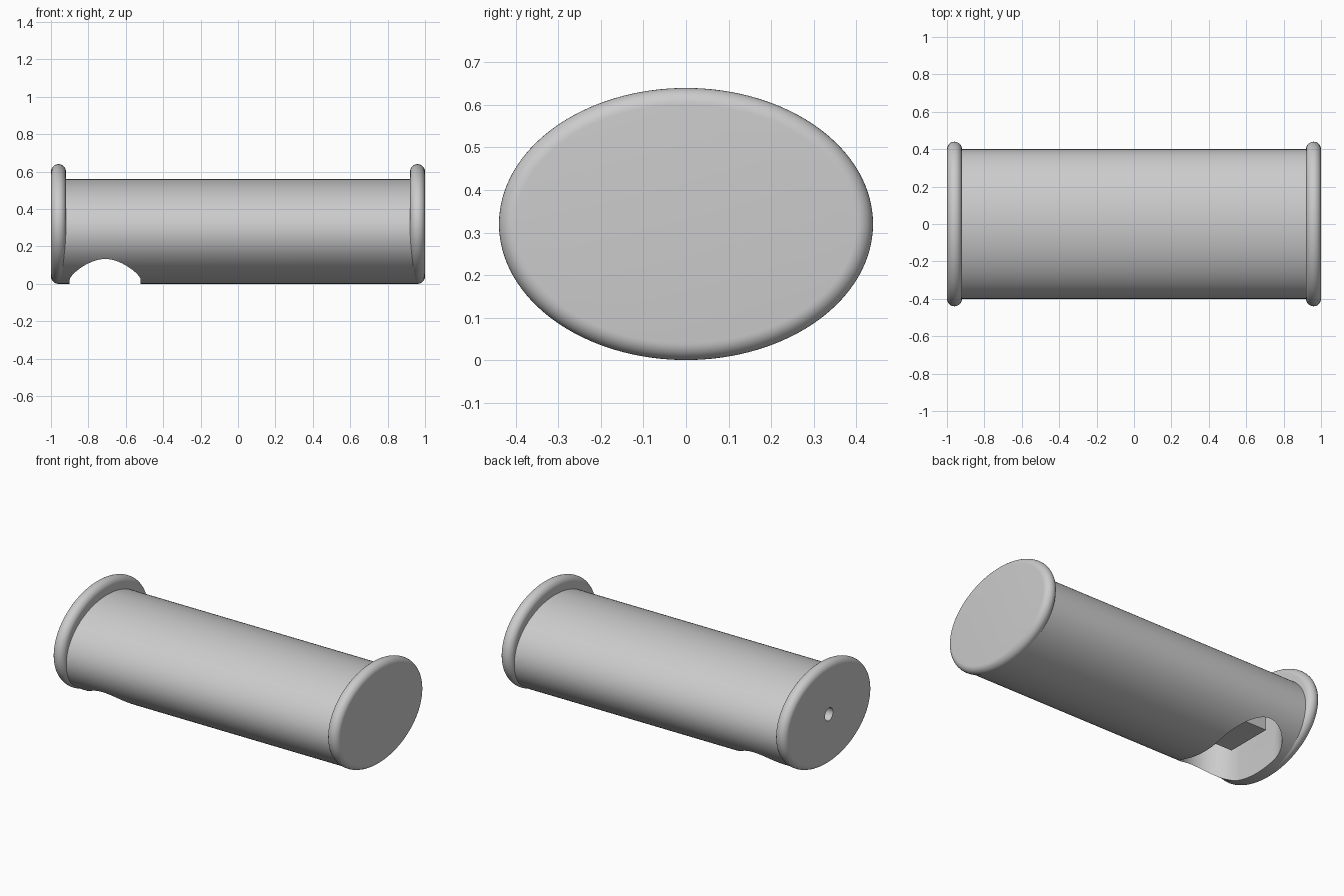
import bpy
import bmesh
import math

cube = bpy.data.objects.get("Cube")
if cube:
    bpy.data.objects.remove(cube, do_unlink=True)

grey = bpy.data.materials.new("light grey")
grey.use_nodes = True
colour = (0.6, 0.6, 0.6, 1)
grey.diffuse_color = colour
grey.node_tree.nodes["Principled BSDF"].inputs["Base Color"].default_value = colour


def loft(name, rings):
    """Closed solid skinned through rings of equal point count."""
    bm = bmesh.new()
    loops = [[bm.verts.new(p) for p in ring] for ring in rings]
    n = len(loops[0])
    for a, b in zip(loops, loops[1:]):
        for i in range(n):
            j = (i + 1) % n
            bm.faces.new((a[i], a[j], b[j], b[i]))
    bm.faces.new(loops[0])
    bm.faces.new(loops[-1])
    bmesh.ops.recalc_face_normals(bm, faces=bm.faces)
    mesh = bpy.data.meshes.new(name)
    bm.to_mesh(mesh)
    bm.free()
    mesh.materials.append(grey)
    obj = bpy.data.objects.new(name, mesh)
    bpy.context.collection.objects.link(obj)
    return obj


def ellipse(x, ry, rz, z, n=128):
    angles = [2 * math.pi * i / n for i in range(n)]
    return [(x, ry * math.cos(a), z + rz * math.sin(a)) for a in angles]


def slot_outline(z, cx=-0.71, r=0.19, straight=0.15, n=32):
    points = []
    for side in (1, -1):
        for i in range(n + 1):
            a = math.pi * i / n
            points.append((cx + side * r * math.cos(a),
                           side * (straight + r * math.sin(a)), z))
    return points


def cut(target, cutter):
    mod = target.modifiers.new("cut", "BOOLEAN")
    mod.operation = "DIFFERENCE"
    mod.solver = "EXACT"
    mod.object = cutter
    bpy.context.view_layer.objects.active = target
    bpy.ops.object.modifier_apply(modifier=mod.name)


# Oval barrel
body = loft("body", [ellipse(x, 0.40, 0.28, 0.28) for x in (-0.96, 0.96)])

# End flanges with fully rounded rims
flanges = []
for name, side in (("left_flange", 1), ("right_flange", -1)):
    rings = []
    for i in range(17):
        a = math.pi * i / 16
        d = 0.04 * math.sin(a)
        rings.append(ellipse(side * (0.96 - 0.04 * math.cos(a)), 0.40 + d, 0.28 + d, 0.32))
    flanges.append(loft(name, rings))

# Rounded slot in the underside and a small bore through the right end
slot = loft("slot_cutter", [slot_outline(z) for z in (-0.1, 0.42)])
bore = loft("bore_cutter", [ellipse(x, 0.04, 0.04, 0.32, 32) for x in (-1.1, -0.8)])
cut(body, slot)
cut(body, bore)
cut(flanges[1], bore)
for cutter in (slot, bore):
    bpy.data.objects.remove(cutter, do_unlink=True)

# Block hanging inside the slot
block = loft("slot_block", [
    [(-0.71 + 0.13 * sx, 0.15 * sy, z) for sx, sy in ((1, 1), (-1, 1), (-1, -1), (1, -1))]
    for z in (0.19, 0.43)])

# Smooth shading with sharp edges kept
bpy.ops.object.select_all(action="DESELECT")
for obj in [body, block] + flanges:
    obj.select_set(True)
bpy.context.view_layer.objects.active = body
bpy.ops.object.shade_smooth_by_angle(angle=math.radians(30))
